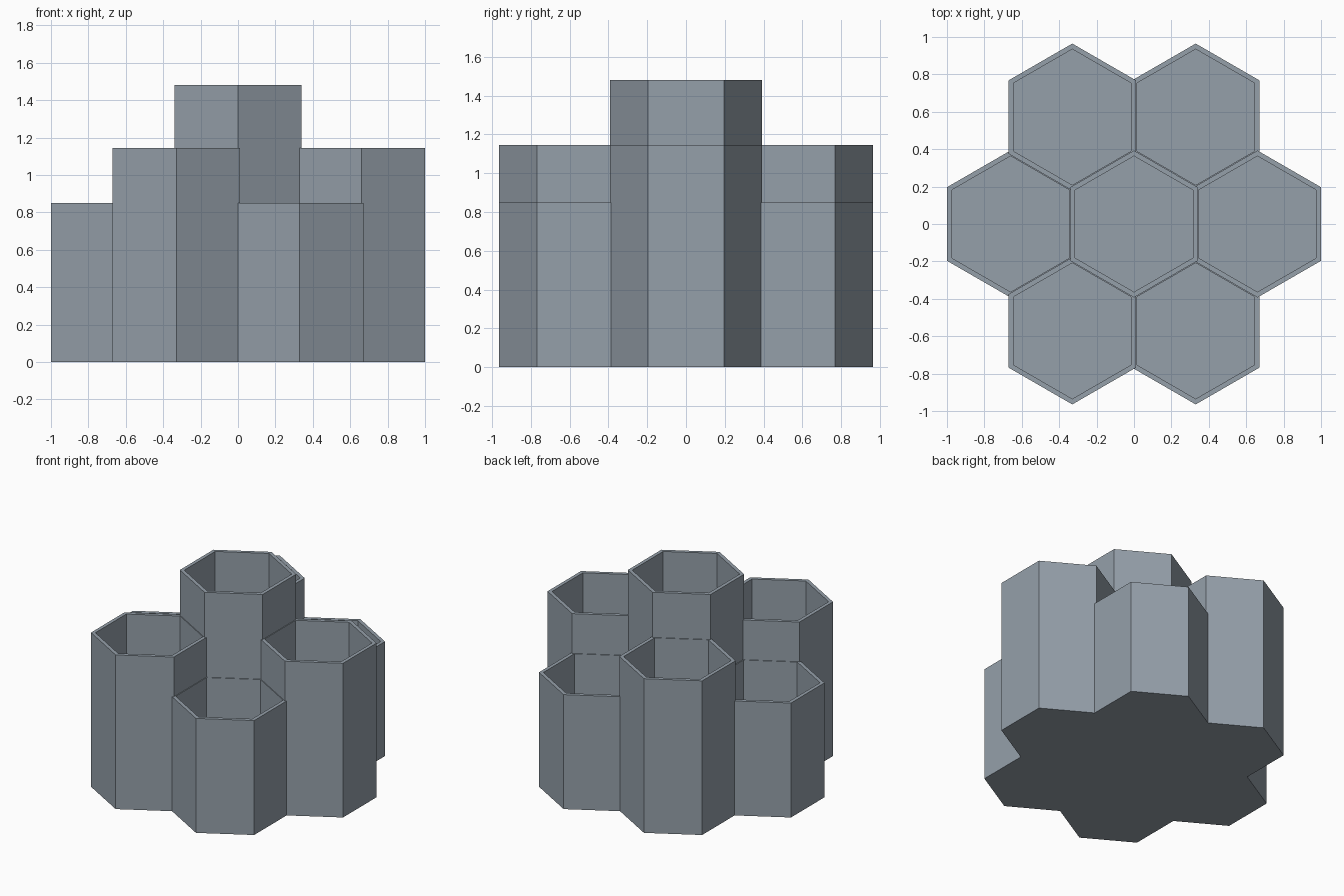
import bpy, bmesh, math
from mathutils import Matrix

if "Cube" in bpy.data.objects:
    bpy.data.objects.remove(bpy.data.objects["Cube"])

PITCH = 0.66      # spacing of the cells
OUTER = 0.393     # outer corner radius
INNER = 0.363     # inner corner radius
FLOOR = 0.03      # floor thickness
TALL, MID, LOW = 1.48, 1.145, 0.85

# Cell layout: tall centre, ring alternating between two heights
cells = [(0, 0, TALL)]
for i in range(6):
    a = math.radians(60 * i)
    cells.append((PITCH * math.cos(a), PITCH * math.sin(a), LOW if i % 2 else MID))

steel = bpy.data.materials.new("blue_grey")
steel.diffuse_color = (0.30, 0.35, 0.40, 1)
steel.use_nodes = True
steel.node_tree.nodes["Principled BSDF"].inputs["Base Color"].default_value = steel.diffuse_color


def hex_prisms(name, radius, bottom, extra):
    """One object holding a pointy-top hexagonal prism for every cell."""
    bm = bmesh.new()
    for x, y, h in cells:
        top = h + extra
        m = (Matrix.Translation((x, y, (bottom + top) / 2))
             @ Matrix.Rotation(math.radians(30), 4, 'Z'))
        geo = bmesh.ops.create_cone(bm, cap_ends=True, segments=6, radius1=radius,
                                    radius2=radius, depth=top - bottom)
        vs = geo["verts"]
        # turn so that corners point along y
        corner = math.atan2(vs[0].co.y, vs[0].co.x)
        turn = Matrix.Rotation(math.pi / 2 - corner, 4, 'Z')
        bmesh.ops.transform(bm, matrix=Matrix.Translation(m.translation) @ turn, verts=vs)
    me = bpy.data.meshes.new(name)
    bm.to_mesh(me)
    bm.free()
    me.materials.append(steel)
    ob = bpy.data.objects.new(name, me)
    bpy.context.collection.objects.link(ob)
    return ob


# Outer cell walls merged together, with the hollows cut out
organizer = hex_prisms("hexagon_cups", OUTER, 0, 0)
hollows = hex_prisms("hollow_cutter", INNER, FLOOR, 0.2)
hollows.hide_render = True

cut = organizer.modifiers.new("hollows", 'BOOLEAN')
cut.operation = 'DIFFERENCE'
cut.solver = 'EXACT'
cut.use_self = True
cut.object = hollows

bpy.context.view_layer.objects.active = organizer
organizer.select_set(True)
bpy.ops.object.modifier_apply(modifier=cut.name)
bpy.data.objects.remove(hollows)
